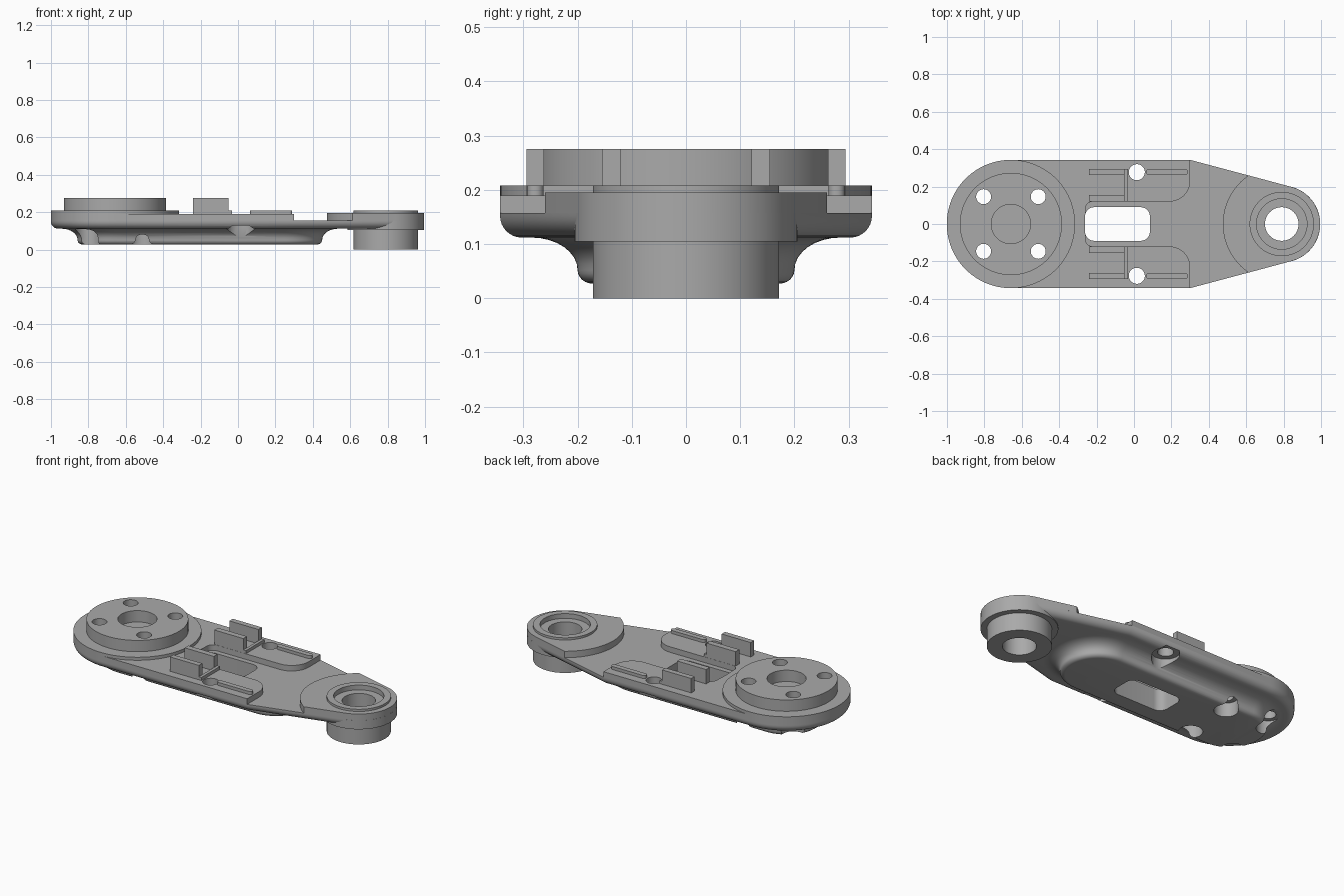
import bpy, bmesh
from math import sin, cos, pi, radians, tan

if "Cube" in bpy.data.objects:
    bpy.data.objects.remove(bpy.data.objects["Cube"], do_unlink=True)

grey = bpy.data.materials.new("plain_grey")
grey.use_nodes = True
COLOR = (0.4, 0.4, 0.4, 1)
grey.diffuse_color = COLOR
grey.node_tree.nodes["Principled BSDF"].inputs["Base Color"].default_value = COLOR

HUB, EYE = -0.658, 0.79       # x centres of the large and the small end
R_HUB, R_EYE = 0.343, 0.205
KNEE = 0.3                    # where the sides begin to taper
BASE, DECK, RIM, TOP = 0.157, 0.19, 0.208, 0.275


def arc(cx, cy, r, a0, a1, n=24):
    angles = [radians(a0 + (a1 - a0) * i / n) for i in range(n + 1)]
    return [(cx + r * cos(a), cy + r * sin(a)) for a in angles]


def circle(cx, cy, r, n=64):
    return arc(cx, cy, r, 0, 360, n)[:-1]


def box(x0, x1, y0, y1):
    return [(x0, y0), (x1, y0), (x1, y1), (x0, y1)]


def rounded(x0, x1, y0, y1, r):
    return (arc(x0 + r, y0 + r, r, 180, 270, 8) + arc(x1 - r, y0 + r, r, 270, 360, 8)
            + arc(x1 - r, y1 - r, r, 0, 90, 8) + arc(x0 + r, y1 - r, r, 90, 180, 8))


def loft(name, layers):
    """Skin a stack of (outline, z) layers and cap both ends."""
    bm = bmesh.new()
    rings = [[bm.verts.new((x, y, z)) for x, y in pts] for pts, z in layers]
    for low, high in zip(rings, rings[1:]):
        for i in range(len(low)):
            j = (i + 1) % len(low)
            bm.faces.new((low[i], low[j], high[j], high[i]))
    bm.faces.new(rings[0][::-1])
    bm.faces.new(rings[-1])
    bmesh.ops.recalc_face_normals(bm, faces=bm.faces[:])
    mesh = bpy.data.meshes.new(name)
    bm.to_mesh(mesh)
    bm.free()
    mesh.materials.append(grey)
    obj = bpy.data.objects.new(name, mesh)
    bpy.context.collection.objects.link(obj)
    return obj


def prism(name, pts, z0, z1):
    return loft(name, [(pts, z0), (pts, z1)])


def boolean(obj, other, operation="DIFFERENCE"):
    bpy.context.view_layer.objects.active = obj
    mod = obj.modifiers.new("cut", "BOOLEAN")
    mod.operation, mod.solver, mod.object = operation, "EXACT", other
    bpy.ops.object.modifier_apply(modifier=mod.name)


def body_outline(d):
    """Arm outline moved inward by d."""
    knee = KNEE - d * tan(radians(7.5))
    return (arc(HUB, 0, R_HUB - d, 90, 270, 48) + [(knee, d - R_HUB)]
            + arc(EYE, 0, R_EYE - d, -75, 75, 40) + [(knee, R_HUB - d)])


def stadium(r):
    return arc(HUB, 0, r, 90, 270, 40) + arc(0.25, 0, r, -90, 90, 40)


# Arm plate with a rounded lower edge
EDGE = 0.04
fillet = [(EDGE * (1 - cos(a)), 0.152 - EDGE * sin(a))
          for a in [i * pi / 16 for i in range(9)]]
arm_body = loft("arm_body", [(body_outline(0), BASE)]
                + [(body_outline(d), z) for d, z in fillet])

# Belly pan: flares out at the root, rounded at the bottom
flare = [(0.285 - 0.085 * sin(a), 0.052 + 0.06 * cos(a))
         for a in [i * pi / 16 for i in range(9)]]
lip = [(0.172 + 0.028 * cos(a), 0.052 - 0.025 * sin(a))
       for a in [i * pi / 12 for i in range(1, 7)]]
pan = loft("belly_pan", [(stadium(0.285), 0.13)]
           + [(stadium(r), z) for r, z in flare + lip])
boolean(arm_body, pan, "UNION")
bpy.data.objects.remove(pan)

# Raised deck with an open channel along the middle
half = ([(KNEE, -R_HUB)] + arc(KNEE - 0.11, -0.23, 0.11, 0, 90, 12)
        + arc(-0.22, -0.08, 0.04, 270, 180, 6))
deck = prism("raised_deck", arc(HUB, 0, R_HUB, 90, 270, 48) + half
             + [(x, -y) for x, y in reversed(half)], BASE, DECK)

# Large end
hub_rim = prism("hub_rim", circle(HUB, 0, R_HUB, 96), DECK, RIM)
hub_disc = prism("hub_disc", circle(HUB, 0, 0.273, 80), RIM, TOP)

# Small end
eye_plate = prism("eye_plate", arc(EYE, 0, 0.315, 124.4, 235.6)
                  + arc(EYE, 0, R_EYE, -75, 75, 40), BASE, 0.195)
eye_boss = prism("eye_boss", circle(EYE, 0, R_EYE + 0.0005), 0.105, BASE)
eye_sleeve = prism("eye_sleeve", circle(EYE, 0, 0.172), 0, 0.12)
eye_ring = prism("eye_ring", circle(EYE, 0, 0.172), 0.19, RIM)

parts = [arm_body, deck, hub_rim, hub_disc, eye_plate, eye_boss, eye_sleeve, eye_ring]

# Guide walls and ribs, the same on both sides
for side, s in (("left", 1), ("right", -1)):
    def mirrored(pts):
        return [(x, s * y) for x, y in pts]
    for label, y0, y1 in (("inner", 0.121, 0.155), ("outer", 0.262, 0.294)):
        parts.append(prism(f"{side}_{label}_wall",
                           mirrored(box(-0.24, -0.05, y0, y1)), DECK - 0.01, TOP))
    parts.append(prism(f"{side}_cross_rib",
                       mirrored(box(-0.051, -0.033, 0.121, 0.294)), DECK - 0.01, RIM))
    parts.append(prism(f"{side}_long_rib",
                       mirrored(rounded(0.065, 0.29, 0.263, 0.293, 0.014)), DECK - 0.01, RIM))


# Holes, bores and pockets
def cut(pts, z0, z1, *targets):
    cutter = prism("cutter", pts, z0, z1)
    cutter.hide_render = True
    for target in targets:
        boolean(target, cutter)
    bpy.data.objects.remove(cutter)


cut(rounded(-0.262, 0.085, -0.09, 0.09, 0.05), -0.1, 0.4, arm_body, deck)
for s in (-1, 1):
    for t in (-1, 1):
        x, y = HUB + 0.146 * t, 0.146 * s
        cut(circle(x, y, 0.04, 32), -0.1, 0.4, arm_body, deck, hub_rim, hub_disc)
        cut(circle(x, y, 0.065, 40), -0.1, 0.11, arm_body)
    cut(circle(0.015, 0.277 * s, 0.043, 32), -0.1, 0.4, arm_body, deck)
    cut(circle(0.015, 0.277 * s, 0.075, 40), -0.1, 0.13, arm_body)
cut(circle(HUB, 0, 0.105, 48), 0.1, 0.4, hub_disc)
cut(circle(EYE, 0, 0.09, 48), -0.1, 0.4, arm_body, eye_plate, eye_boss, eye_sleeve, eye_ring)
cut(circle(EYE, 0, 0.135, 48), 0.18, 0.4, eye_plate, eye_ring)

# Smooth the curved walls, keep the edges crisp
bpy.ops.object.select_all(action="DESELECT")
for part in parts:
    part.select_set(True)
bpy.context.view_layer.objects.active = arm_body
bpy.ops.object.shade_smooth_by_angle(angle=radians(30))
